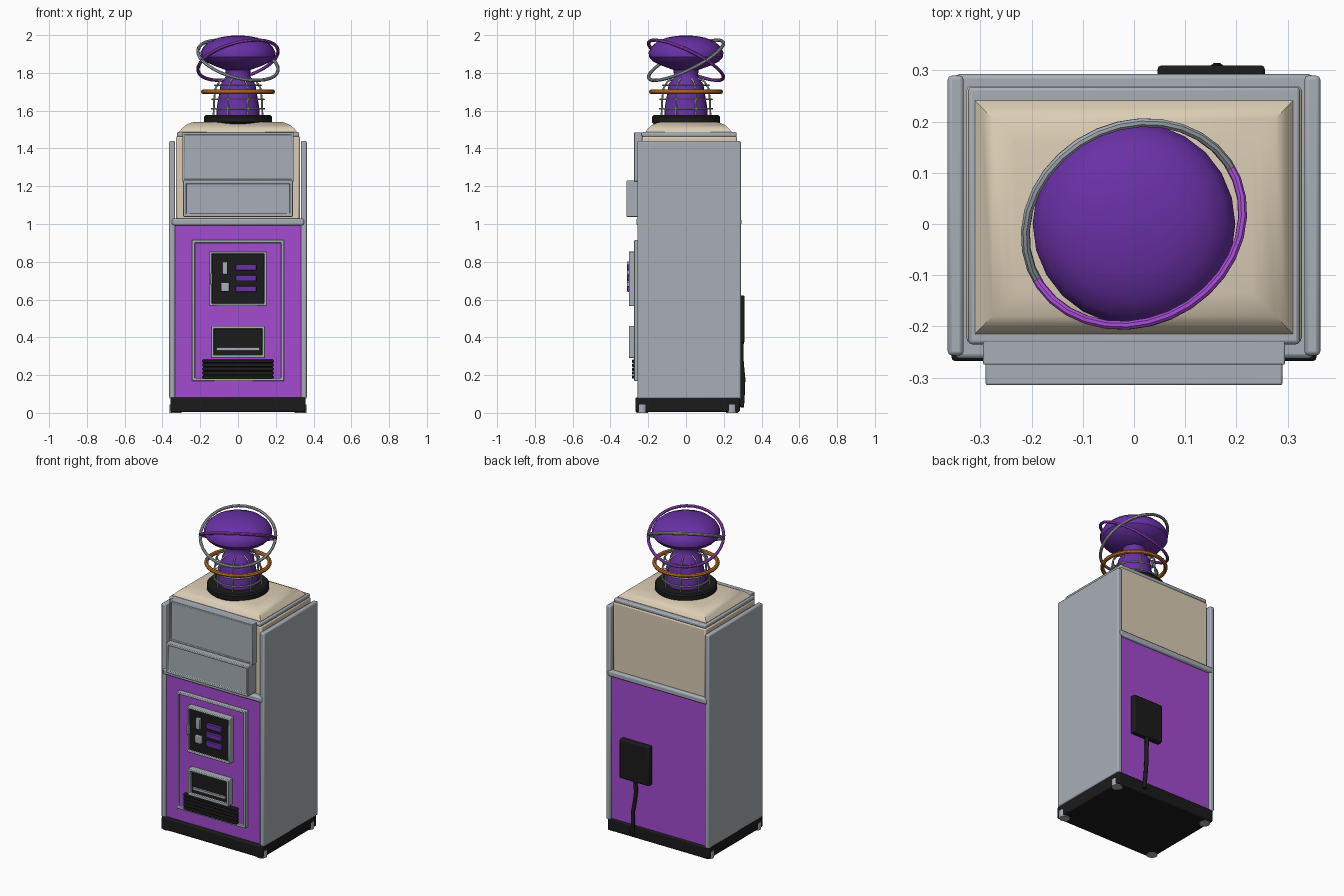
import bpy, bmesh, math
from mathutils import Vector, Matrix

if "Cube" in bpy.data.objects:
    bpy.data.objects.remove(bpy.data.objects["Cube"], do_unlink=True)


def material(name, r, g, b):
    m = bpy.data.materials.new(name)
    m.use_nodes = True
    m.diffuse_color = (r, g, b, 1)
    m.node_tree.nodes["Principled BSDF"].inputs["Base Color"].default_value = (r, g, b, 1)
    return m


GREY = material("steel grey", 0.39, 0.43, 0.47)
PURPLE = material("bright purple", 0.37, 0.07, 0.63)
DEEP = material("deep purple", 0.14, 0.03, 0.38)
CREAM = material("cream", 0.71, 0.61, 0.46)
BLACK = material("black", 0.011, 0.011, 0.011)
ORANGE = material("orange", 0.62, 0.18, 0.02)


def finish(name, bm, mats, bevel=0, smooth=True):
    bmesh.ops.recalc_face_normals(bm, faces=bm.faces)
    mesh = bpy.data.meshes.new(name)
    bm.to_mesh(mesh)
    bm.free()
    ob = bpy.data.objects.new(name, mesh)
    bpy.context.collection.objects.link(ob)
    for m in mats:
        mesh.materials.append(m)
    if bevel:
        mod = ob.modifiers.new("rounded edges", "BEVEL")
        mod.width, mod.segments = bevel, 2
    if smooth:
        bpy.ops.object.select_all(action="DESELECT")
        ob.select_set(True)
        bpy.context.view_layer.objects.active = ob
        bpy.ops.object.shade_smooth_by_angle(angle=math.radians(35))
    return ob


def box_mesh(x, y, z):
    bm = bmesh.new()
    bmesh.ops.create_cube(bm, size=1)
    for v in bm.verts:
        v.co = Vector(r[0] if c < 0 else r[1] for c, r in zip(v.co, (x, y, z)))
    return bm


def box(name, x, y, z, mat, bevel=0.0):
    return finish(name, box_mesh(x, y, z), [mat], bevel, bevel > 0)


def framed(name, x, y, z, width, depth, frame_mat, inner_mat, bevel=0.004):
    """Box whose front face is inset and sunk; the sunk face takes the inner colour."""
    bm = box_mesh(x, y, z)
    bm.normal_update()
    front = min(bm.faces, key=lambda f: f.calc_center_median().y)
    bmesh.ops.inset_region(bm, faces=[front], thickness=width)
    sunk = bmesh.ops.extrude_discrete_faces(bm, faces=[front])["faces"][0]
    bmesh.ops.translate(bm, verts=sunk.verts, vec=(0, depth, 0))
    sunk.material_index = 1
    return finish(name, bm, [frame_mat, inner_mat], bevel)


def lathe(name, profile, mat, sides=24):
    bm = bmesh.new()
    rings = [[bm.verts.new((r * math.cos(a), r * math.sin(a), z))
              for a in (math.tau * i / sides for i in range(sides))] for r, z in profile]
    for low, high in zip(rings, rings[1:]):
        for i in range(sides):
            j = (i + 1) % sides
            bm.faces.new((low[i], low[j], high[j], high[i]))
    bm.faces.new(rings[0])
    bm.faces.new(rings[-1])
    return finish(name, bm, [mat])


def torus(name, major, minor, z, mat, tilt=None, sides=32, tube=8):
    bm = bmesh.new()
    grid = []
    for i in range(sides):
        a = math.tau * i / sides
        ring = []
        for k in range(tube):
            b = math.tau * k / tube
            r = major + minor * math.cos(b)
            ring.append(bm.verts.new((r * math.cos(a), r * math.sin(a), minor * math.sin(b))))
        grid.append(ring)
    for i in range(sides):
        for k in range(tube):
            n, m = (i + 1) % sides, (k + 1) % tube
            bm.faces.new((grid[i][k], grid[n][k], grid[n][m], grid[i][m]))
    bm.transform(Matrix.Translation((0, 0, z)) @ (tilt or Matrix()))
    return finish(name, bm, [mat])


def wire(name, points, radius, mat):
    curve = bpy.data.curves.new(name, "CURVE")
    curve.dimensions = "3D"
    curve.bevel_depth, curve.bevel_resolution = radius, 1
    curve.use_fill_caps = True
    spline = curve.splines.new("POLY")
    spline.points.add(len(points) - 1)
    for p, co in zip(spline.points, points):
        p.co = (*co, 1)
    curve.materials.append(mat)
    ob = bpy.data.objects.new(name, curve)
    bpy.context.collection.objects.link(ob)
    return ob


# Cabinet
box("plinth", (-0.357, 0.357), (-0.268, 0.285), (0.004, 0.082), BLACK, 0.008)
box("lower_cabinet", (-0.335, 0.335), (-0.246, 0.276), (0.08, 1.0), PURPLE)
box("upper_cabinet", (-0.328, 0.328), (-0.232, 0.27), (1.0, 1.465), CREAM, 0.01)
box("belt_trim", (-0.35, 0.35), (-0.263, 0.293), (0.993, 1.03), GREY, 0.009)
for side, s in (("left", 1), ("right", -1)):
    box(side + "_panel", sorted((s * 0.333, s * 0.364)), (-0.257, 0.29), (0.075, 1.44), GREY, 0.008)
    for end, y in (("front", -0.232), ("back", 0.243)):
        bm = bmesh.new()
        bmesh.ops.create_cone(bm, cap_ends=True, segments=20, radius1=0.031, radius2=0.031, depth=0.045,
                              matrix=Matrix.Translation((s * 0.331, y, 0.0225)))
        finish(end + "_" + side + "_foot", bm, [GREY])

# Cream domed roof with a grey rim
box("roof_rim", (-0.324, 0.324), (-0.235, 0.268), (1.462, 1.486), GREY, 0.007)
bm = bmesh.new()
loops = []
for inset, z in ((0, 1.475), (0, 1.488), (0.013, 1.505), (0.035, 1.524), (0.062, 1.536), (0.08, 1.54)):
    hx, hy = 0.311 - inset, 0.228 - inset
    loops.append([bm.verts.new((sx * hx, 0.013 + sy * hy, z))
                  for sx, sy in ((-1, -1), (1, -1), (1, 1), (-1, 1))])
for low, high in zip(loops, loops[1:]):
    for i in range(4):
        j = (i + 1) % 4
        bm.faces.new((low[i], low[j], high[j], high[i]))
bm.faces.new(loops[-1])
finish("roof", bm, [CREAM])

# Front signs
framed("upper_sign", (-0.295, 0.295), (-0.275, -0.22), (1.225, 1.485), 0.016, 0.006, GREY, GREY)
framed("lower_sign", (-0.29, 0.29), (-0.315, -0.22), (1.038, 1.23), 0.022, 0.01, GREY, GREY)

# Service door and the fittings on it
framed("door", (-0.243, 0.243), (-0.274, -0.24), (0.168, 0.915), 0.02, 0.012, GREY, PURPLE)
framed("control_panel", (-0.152, 0.152), (-0.303, -0.255), (0.565, 0.855), 0.018, 0.01, GREY, BLACK)
for i, z in enumerate((0.64, 0.697, 0.754)):
    box(f"button_bar_{i + 1}", (-0.012, 0.097), (-0.31, -0.285), (z, z + 0.032), DEEP, 0.003)
box("coin_slot", (-0.083, -0.056), (-0.312, -0.285), (0.732, 0.802), GREY, 0.004)
box("coin_return", (-0.09, -0.046), (-0.312, -0.285), (0.643, 0.69), GREY, 0.004)
box("door_latch", (-0.147, -0.135), (-0.312, -0.29), (0.68, 0.74), GREY, 0.003)
framed("dispenser", (-0.143, 0.143), (-0.303, -0.255), (0.29, 0.46), 0.02, 0.018, GREY, BLACK)
box("dispenser_lip", (-0.115, 0.115), (-0.297, -0.28), (0.33, 0.345), GREY)
box("vent_back", (-0.183, 0.183), (-0.274, -0.255), (0.178, 0.28), BLACK)
for i in range(5):
    z = 0.19 + i * 0.021
    box(f"vent_slat_{i + 1}", (-0.187, 0.187), (-0.286, -0.26), (z - 0.009, z + 0.008), BLACK, 0.004)

# Power box and cable at the back
box("power_box", (0.046, 0.256), (0.27, 0.31), (0.372, 0.622), BLACK, 0.008)
wire("power_cable", [(0.15, 0.295, 0.38), (0.15, 0.292, 0.3), (0.155, 0.297, 0.24), (0.162, 0.303, 0.18),
                     (0.166, 0.3, 0.1), (0.17, 0.296, 0.03)], 0.013, BLACK)

# Beacon on the roof
lathe("beacon_base", [(0.17, 1.53), (0.181, 1.54), (0.181, 1.567), (0.172, 1.576), (0.13, 1.576)], BLACK, 32)
lathe("beacon_neck", [(0.115, 1.57), (0.112, 1.62), (0.1, 1.69), (0.092, 1.74), (0.07, 1.77),
                      (0.063, 1.79), (0.07, 1.83), (0.09, 1.85)], DEEP)
lathe("beacon_head", [(0.065, 1.815), (0.12, 1.835), (0.175, 1.86), (0.196, 1.885), (0.198, 1.91),
                      (0.182, 1.94), (0.15, 1.968), (0.1, 1.987), (0.05, 1.996), (0.01, 1.998)], DEEP)

# Wire cage around the neck
for i in range(8):
    a = math.tau * (i + 0.5) / 8
    wire(f"cage_wire_{i + 1}", [(r * math.cos(a), r * math.sin(a), z) for r, z in
                                ((0.14, 1.57), (0.137, 1.66), (0.128, 1.72), (0.105, 1.755), (0.06, 1.775))],
         0.005, GREY)
for i, (r, z) in enumerate(((0.139, 1.61), (0.137, 1.66), (0.122, 1.735))):
    torus(f"cage_ring_{i + 1}", r, 0.005, z, GREY, tube=6)

# Halo and the two tilted orbit rings
torus("halo_ring", 0.184, 0.012, 1.7, ORANGE)
axis = Vector((math.cos(0.52), math.sin(0.52), 0))
for name, angle, mat in (("grey_orbit_ring", 0.51, GREY), ("purple_orbit_ring", -0.51, PURPLE)):
    torus(name, 0.219, 0.009, 1.867, mat, Matrix.Rotation(angle, 4, axis))
